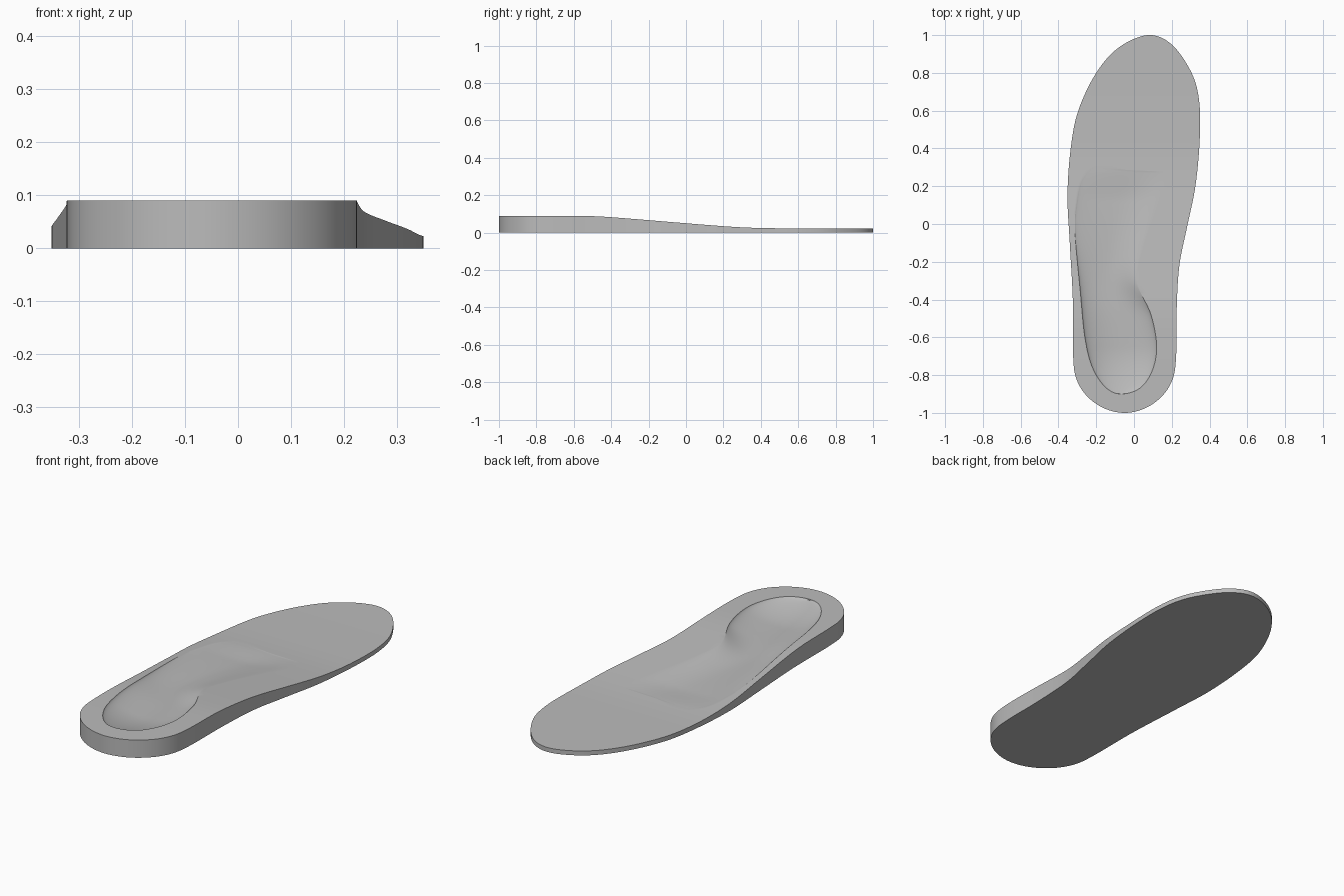
import bpy
import bmesh
import math

cube = bpy.data.objects.get("Cube")
if cube:
    bpy.data.objects.remove(cube, do_unlink=True)


def catmull(p0, p1, p2, p3, t):
    return 0.5 * (2 * p1 + (p2 - p0) * t + (2 * p0 - 5 * p1 + 4 * p2 - p3) * t ** 2
                  + (3 * p1 - p0 - 3 * p2 + p3) * t ** 3)


def smooth_loop(points, steps=24):
    """Closed smooth curve through the given points."""
    n = len(points)
    loop = []
    for i in range(n):
        ring = [points[(i + k - 1) % n] for k in range(4)]
        for s in range(steps):
            loop.append(tuple(catmull(*[p[a] for p in ring], s / steps) for a in (0, 1)))
    return loop


def span(loop, y):
    """Leftmost and rightmost x of a loop at height y."""
    xs = []
    for (xa, ya), (xb, yb) in zip(loop, loop[1:] + loop[:1]):
        if min(ya, yb) <= y <= max(ya, yb) and ya != yb:
            xs.append(xa + (xb - xa) * (y - ya) / (yb - ya))
    return (min(xs), max(xs)) if xs else None


def ease(a, b, v):
    t = min(max((v - a) / (b - a), 0), 1)
    return t * t * (3 - 2 * t)


def cosine_rows(a, b, n):
    return [a + (b - a) * (1 - math.cos(math.pi * i / n)) / 2 for i in range(n)]


# Outer outline and rim of the foot hollow
outline = smooth_loop([
    (-0.05, -1), (-0.16, -0.975), (-0.25, -0.91), (-0.305, -0.82), (-0.322, -0.7),
    (-0.324, -0.4), (-0.34, -0.1), (-0.352, 0.15), (-0.335, 0.4), (-0.295, 0.6),
    (-0.2, 0.8), (-0.08, 0.935), (0.075, 1), (0.2, 0.95), (0.305, 0.8),
    (0.345, 0.65), (0.348, 0.45), (0.325, 0.2), (0.28, -0.02), (0.24, -0.22),
    (0.226, -0.45), (0.223, -0.7), (0.205, -0.82), (0.15, -0.91), (0.06, -0.975)])
rim = smooth_loop([
    (-0.07, -0.9), (-0.15, -0.865), (-0.22, -0.76), (-0.26, -0.6), (-0.285, -0.35),
    (-0.312, -0.05), (-0.305, 0.1), (-0.27, 0.24), (-0.17, 0.315), (0, 0.28),
    (0.15, 0.28), (0.16, 0.2), (0.12, 0.08), (0.05, -0.12), (0.015, -0.3),
    (0.09, -0.48), (0.12, -0.65), (0.095, -0.78), (0.03, -0.87)])
y_lo, y_hi = min(p[1] for p in outline), max(p[1] for p in outline)
r_lo, r_hi = min(p[1] for p in rim), max(p[1] for p in rim)


def base_height(y):
    """Flat heel, long slope, thin flat forefoot."""
    slope = 0.083 - 0.072 * (y + 0.4) / 0.87
    k = 0.006
    thick = k * math.log(math.exp(slope / k) + math.exp(0.0225 / k))
    return -0.004 * math.log(math.exp(-thick / 0.004) + math.exp(-0.09 / 0.004)) if y > -0.9 else 0.09


def hollow_depth(y, s):
    """Depth below the base: deep heel cup fading into the arch."""
    length = math.sqrt(ease(r_lo - 0.02, -0.65, y)) * (0.048 - 0.036 * ease(-0.6, 0.25, y))
    length *= 1 - ease(0.12, r_hi, y)
    power = 0.7 if s < 0 else 0.7 + 1.2 * ease(-0.5, -0.1, y)
    return length * max(1 - s * s, 0) ** power


SIDE, INNER = 6, 28
rows = (cosine_rows(y_lo, r_lo, 20) + cosine_rows(r_lo, r_hi, 80)
        + cosine_rows(r_hi, y_hi, 44) + [y_hi])

# Top surface, row by row, with columns following the rim
bm = bmesh.new()
grid = []
for y in rows:
    left, right = span(outline, y) or (0, 0)
    hollow = span(rim, y)
    if hollow is None:
        middle = (left + right) / 2
        hollow = (middle, middle)
    a, b = hollow
    xs = [left + (a - left) * i / SIDE for i in range(SIDE)]
    ss = [-math.cos(math.pi * i / INNER) for i in range(INNER + 1)]
    xs += [a + (b - a) * (s + 1) / 2 for s in ss]
    xs += [b + (right - b) * i / SIDE for i in range(1, SIDE + 1)]
    depths = [0] * SIDE + [hollow_depth(y, s) if b > a else 0 for s in ss] + [0] * SIDE
    z = base_height(y)
    grid.append([bm.verts.new((x, y, z - d)) for x, d in zip(xs, depths)])
for r0, r1 in zip(grid, grid[1:]):
    for i in range(len(r0) - 1):
        bm.faces.new((r0[i], r0[i + 1], r1[i + 1], r1[i]))
bmesh.ops.remove_doubles(bm, verts=bm.verts, dist=0.0002)

# Side wall and flat sole
border = [e for e in bm.edges if e.is_boundary]
made = bmesh.ops.extrude_edge_only(bm, edges=border)["geom"]
for v in made:
    if isinstance(v, bmesh.types.BMVert):
        v.co.z = 0
bottom = [e for e in made if isinstance(e, bmesh.types.BMEdge) and e.is_boundary]
bmesh.ops.contextual_create(bm, geom=bottom)
bmesh.ops.recalc_face_normals(bm, faces=bm.faces)

mesh = bpy.data.meshes.new("insole")
bm.to_mesh(mesh)
bm.free()
insole = bpy.data.objects.new("insole", mesh)
bpy.context.collection.objects.link(insole)

# Single plain grey
grey = bpy.data.materials.new("plain_grey")
grey.use_nodes = True
colour = (0.5, 0.5, 0.5, 1)
grey.diffuse_color = colour
grey.node_tree.nodes["Principled BSDF"].inputs["Base Color"].default_value = colour
mesh.materials.append(grey)

bpy.ops.object.select_all(action="DESELECT")
insole.select_set(True)
bpy.context.view_layer.objects.active = insole
bpy.ops.object.shade_smooth_by_angle(angle=math.radians(30))
